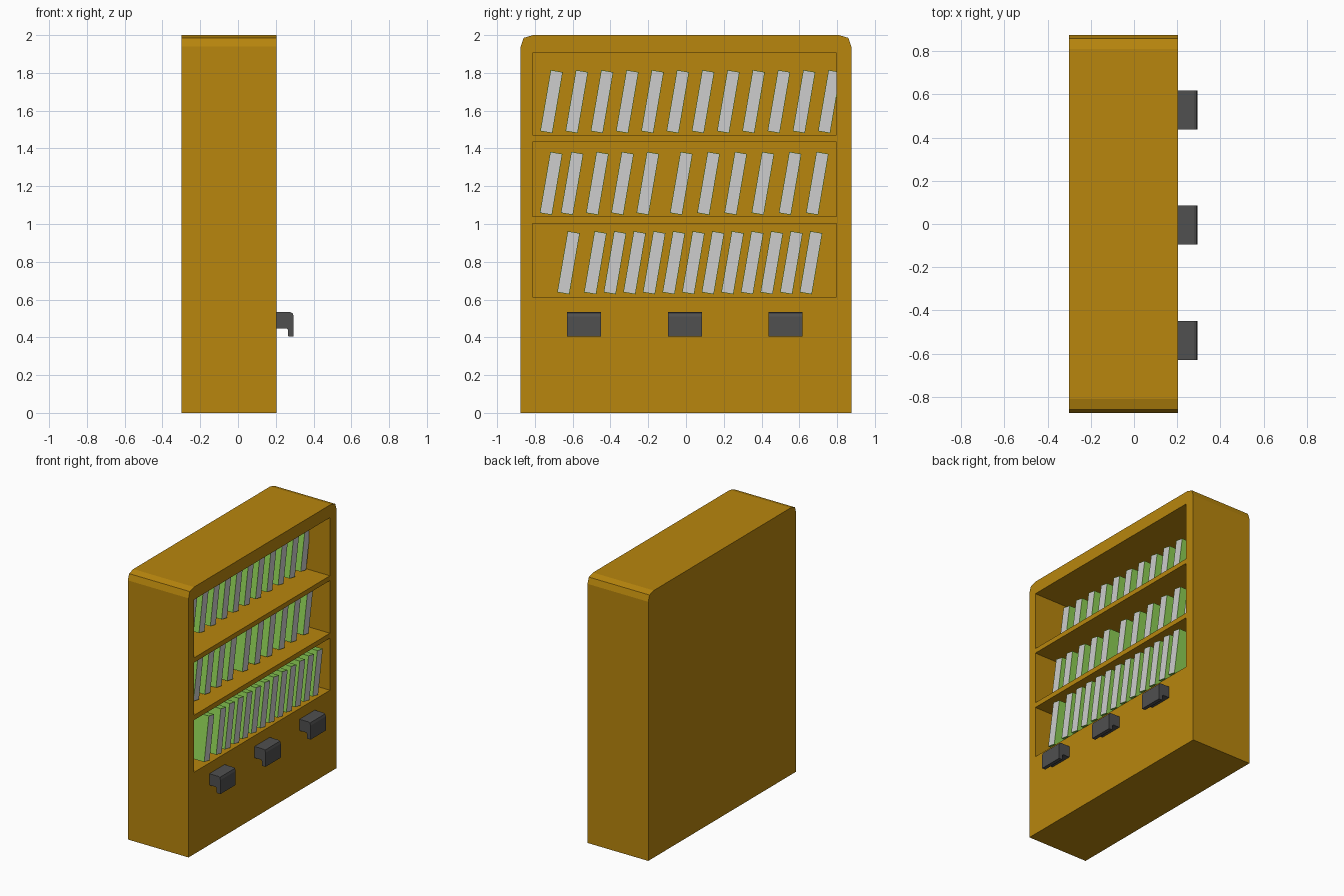
import bpy
import bmesh
from math import radians
from mathutils import Matrix, Vector

default = bpy.data.objects.get("Cube")
if default:
    bpy.data.objects.remove(default, do_unlink=True)


def make_material(name, rgb):
    mat = bpy.data.materials.new(name)
    mat.use_nodes = True
    mat.diffuse_color = (*rgb, 1)
    mat.node_tree.nodes["Principled BSDF"].inputs["Base Color"].default_value = (*rgb, 1)
    return mat


wood = make_material("golden wood", (0.479, 0.238, 0.004))
cover = make_material("green cover", (0.262, 0.62, 0.089))
paper = make_material("pale paper", (0.61, 0.61, 0.61))
metal = make_material("dark grey metal", (0.08, 0.08, 0.08))


def add_object(name, bm, *materials):
    bmesh.ops.recalc_face_normals(bm, faces=bm.faces)
    mesh = bpy.data.meshes.new(name)
    bm.to_mesh(mesh)
    bm.free()
    for mat in materials:
        mesh.materials.append(mat)
    obj = bpy.data.objects.new(name, mesh)
    bpy.context.collection.objects.link(obj)
    return obj


def add_box(bm, low, high):
    low, high = Vector(low), Vector(high)
    matrix = Matrix.Translation((low + high) / 2) @ Matrix.Diagonal((*(high - low), 1))
    return bmesh.ops.create_cube(bm, size=1, matrix=matrix)["verts"]


def extrude_profile(points, offset):
    bm = bmesh.new()
    face = bm.faces.new([bm.verts.new(p) for p in points])
    result = bmesh.ops.extrude_face_region(bm, geom=[face], use_keep_orig=True)
    moved = [v for v in result["geom"] if isinstance(v, bmesh.types.BMVert)]
    bmesh.ops.translate(bm, verts=moved, vec=offset)
    return bm


# Cabinet: a block with clipped top corners
FRONT, BACK = 0.203, -0.3
half = [(0.875, 0), (0.875, 1.94), (0.86, 1.985), (0.81, 2)]
outline = half + [(-y, z) for y, z in reversed(half)]
cabinet = add_object("cabinet", extrude_profile([(BACK, y, z) for y, z in outline],
                                                (FRONT - BACK, 0, 0)), wood)

# Three shelf recesses cut into the open side
bm = bmesh.new()
for bottom, top in [(0.613, 1.003), (1.04, 1.434), (1.47, 1.905)]:
    add_box(bm, (-0.25, -0.813, bottom), (0.4, 0.798, top))
cutter = add_object("shelf_cutter", bm, wood)
cutter.hide_render = True
cut = cabinet.modifiers.new("shelves", "BOOLEAN")
cut.operation = "DIFFERENCE"
cut.solver = "EXACT"
cut.object = cutter
bpy.context.view_layer.objects.active = cabinet
bpy.ops.object.modifier_apply(modifier=cut.name)
bpy.data.objects.remove(cutter, do_unlink=True)


# Leaning books: green boxes with a pale inset front
def add_books(name, front, height, positions):
    bm = bmesh.new()
    for y in positions:
        verts = add_box(bm, (-0.28, -0.0325, -0.164), (0, 0.0325, 0.164))
        faces = {f for v in verts for f in v.link_faces}
        page = max(faces, key=lambda f: f.calc_center_median().x)
        bmesh.ops.inset_individual(bm, faces=[page], thickness=0.004)
        page.material_index = 1
        verts = list({v for f in faces for v in f.verts} | set(page.verts))
        place = Matrix.Translation((front, y, height)) @ Matrix.Rotation(radians(-9.7), 4, "X")
        bmesh.ops.transform(bm, matrix=place, verts=verts)
    return add_object(name, bm, cover, paper)


add_books("top_books", 0.03, 1.648, [-0.712 + 0.1337 * i for i in range(12)])
add_books("middle_books", 0.095, 1.215,
          [-0.714 + 0.111 * (i > 0) + 0.1335 * max(i - 1, 0) for i in range(5)]
          + [-0.025 + 0.144 * i for i in range(6)])
add_books("bottom_books", 0.197, 0.795,
          [-0.622] + [-0.48 + 0.1038 * i for i in range(12)])

# Hooked handles below the shelves
hook = [(0.2, 0.448), (0.2, 0.533), (0.277, 0.533), (0.289, 0.528), (0.295, 0.51),
        (0.295, 0.405), (0.268, 0.405), (0.264, 0.41), (0.264, 0.44), (0.258, 0.448)]
for name, y in [("right_handle", -0.539), ("middle_handle", -0.005), ("left_handle", 0.528)]:
    add_object(name, extrude_profile([(x, y - 0.09, z) for x, z in hook], (0, 0.18, 0)), metal)
